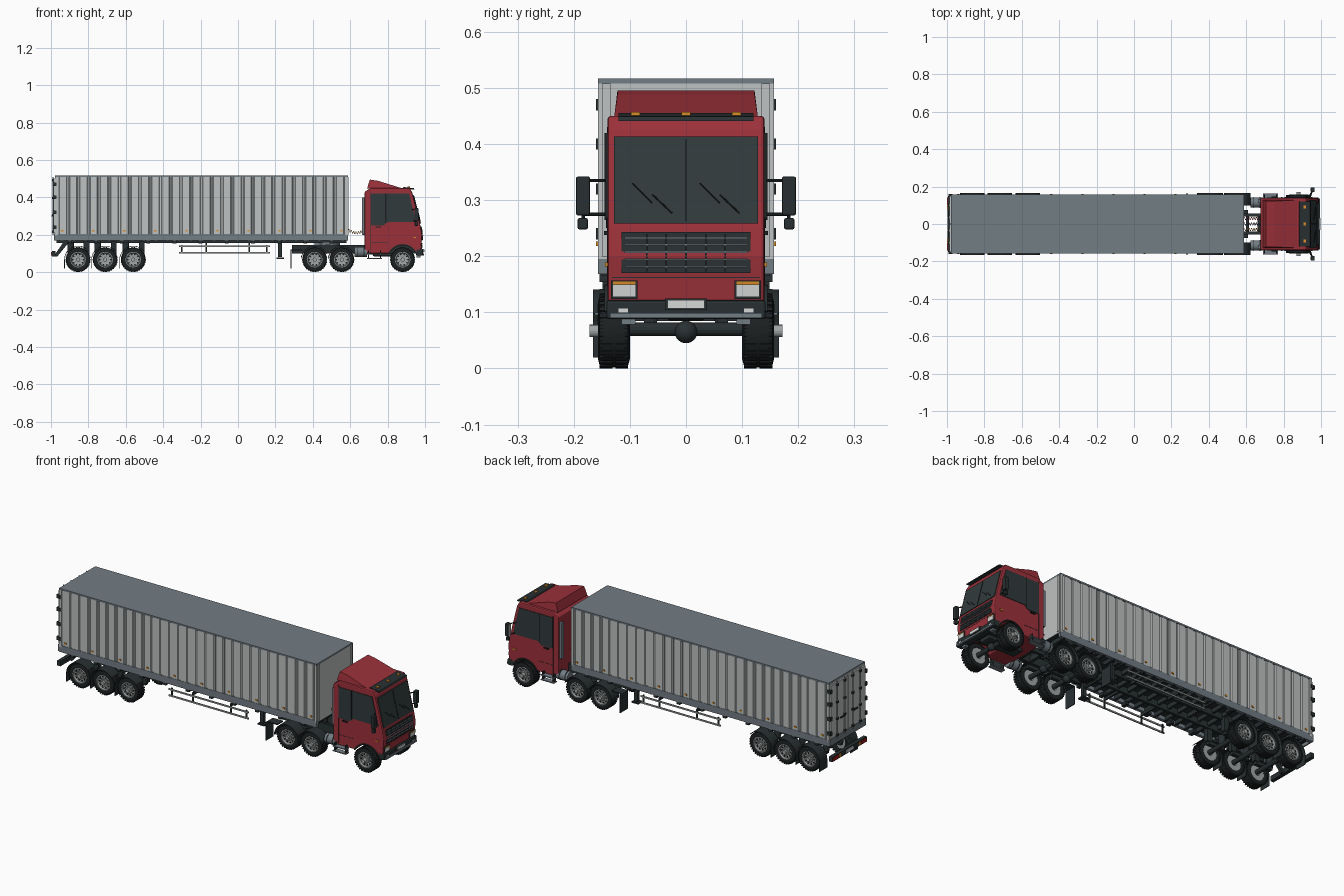
import bpy, bmesh
from math import sin, cos, pi, radians
from mathutils import Vector

cube = bpy.data.objects.get("Cube")
if cube:
    bpy.data.objects.remove(cube)


def material(name, *rgb):
    m = bpy.data.materials.new(name)
    m.use_nodes = True
    m.diffuse_color = (*rgb, 1)
    m.node_tree.nodes["Principled BSDF"].inputs["Base Color"].default_value = (*rgb, 1)
    return m


RED = material("cab_red", .33, .03, .042)
LIGHT = material("panel_grey", .52, .54, .54)
SLATE = material("slate_grey", .17, .205, .23)
DARK = material("charcoal", .022, .03, .032)
BLACK = material("tyre_black", .012, .015, .016)
GLASS = material("dark_glass", .03, .042, .044)
WHITE = material("lamp_white", .68, .7, .7)
ORANGE = material("marker_orange", .7, .27, .02)
METAL = material("wheel_metal", .36, .38, .38)
TAIL = material("tail_red", .4, .01, .01)


# ---- shapes: each returns (vertices, faces)
def prism(pts, a, b, axis="y"):
    place = {"x": lambda p, t: (t, *p), "y": lambda p, t: (p[0], t, p[1]), "z": lambda p, t: (*p, t)}[axis]
    n = len(pts)
    sides = [(i, (i + 1) % n, (i + 1) % n + n, i + n) for i in range(n)]
    return ([place(p, t) for t in (a, b) for p in pts],
            sides + [tuple(range(n)), tuple(range(n, 2 * n))])


def box(x0, x1, y0, y1, z0, z1):
    return prism([(x0, z0), (x1, z0), (x1, z1), (x0, z1)], y0, y1)


def tube(p, q, r, n=10):
    p, q = Vector(p), Vector(q)
    u = (q - p).orthogonal().normalized()
    v = (q - p).normalized().cross(u)
    ring = [u * r * cos(2 * pi * i / n) + v * r * sin(2 * pi * i / n) for i in range(n)]
    return ([c + k for c in (p, q) for k in ring],
            [(i, (i + 1) % n, (i + 1) % n + n, i + n) for i in range(n)] +
            [tuple(range(n)), tuple(range(n, 2 * n))])


def lathe(profile, cx, cz, n=36):
    m = len(profile)
    verts = [(cx + r * cos(2 * pi * i / n), y, cz + r * sin(2 * pi * i / n))
             for i in range(n) for r, y in profile]
    return verts, [(i * m + j, i * m + (j + 1) % m, (i + 1) % n * m + (j + 1) % m, (i + 1) % n * m + j)
                   for i in range(n) for j in range(m)]


def arc(cx, cz, r, a, b, n=12):
    return [(cx + r * cos(radians(a + (b - a) * i / n)), cz + r * sin(radians(a + (b - a) * i / n)))
            for i in range(n + 1)]


def part(name, mat, *shapes, mirror=False, bevel=0, smooth=False):
    bm = bmesh.new()
    for side in ((1, -1) if mirror else (1,)):
        for verts, faces in shapes:
            vs = [bm.verts.new((v[0], v[1] * side, v[2])) for v in verts]
            for f in faces:
                bm.faces.new([vs[i] for i in f])
    bmesh.ops.recalc_face_normals(bm, faces=bm.faces)
    mesh = bpy.data.meshes.new(name)
    bm.to_mesh(mesh)
    bm.free()
    mesh.materials.append(mat)
    ob = bpy.data.objects.new(name, mesh)
    bpy.context.collection.objects.link(ob)
    if bevel:
        b = ob.modifiers.new("bevel", "BEVEL")
        b.width, b.segments, b.angle_limit = bevel, 2, radians(40)
    if smooth:
        bpy.ops.object.select_all(action="DESELECT")
        ob.select_set(True)
        bpy.context.view_layer.objects.active = ob
        bpy.ops.object.shade_smooth_by_angle(angle=radians(35))
    return ob


# ---- wheels, mudguards and axles
R = .067
TYRE = [(.041, .103), (.05, .1), (.061, .103), (.065, .11), (.065, .147), (.061, .154), (.05, .157), (.041, .155)]
RIM = [(.042, .104), (.042, .155), (.037, .156), (.034, .146), (.015, .144), (.015, .104)]


def wheel(name, x, hub):
    part(name + "_tyres", BLACK, lathe(TYRE, x, R), mirror=True, smooth=True)
    lugs = []
    for i in range(30):
        a, d = 2 * pi * i / 30, .06
        quad = [(x + r * cos(a + s * d), R + r * sin(a + s * d))
                for r, s in ((.06, -1), (R, -1), (R, 1), (.06, 1))]
        lugs += [prism(quad, .103, .126), prism(quad, .131, .154)]
    part(name + "_tread", BLACK, *lugs, mirror=True)
    part(name + "_rims", METAL, lathe(RIM, x, R), mirror=True, smooth=True)
    spots = [(x + cos(k * pi / 5), R + sin(k * pi / 5), cos(k * pi / 5), sin(k * pi / 5)) for k in range(10)]
    part(name + "_rim_holes", BLACK, *[tube((x + .029 * c, .143, R + .029 * s), (x + .029 * c, .148, R + .029 * s), .0045)
                                       for _, _, c, s in spots], mirror=True)
    part(name + "_hubs", METAL, tube((x, .14, R), (x, .152, R), .021, 20),
         tube((x, .14, R), (x, hub, R), .011, 16),
         *[tube((x + .018 * c, .15, R + .018 * s), (x + .018 * c, .157, R + .018 * s), .002, 6)
           for _, _, c, s in spots], mirror=True)
    part(name + "_axle", DARK, tube((x, -.11, R + .003), (x, .11, R + .003), .012, 14))


def mudguard(name, x, r, start, flap):
    band = arc(x, R, r, start, 180) + [(x - r, flap), (x - r - .003, flap)] + arc(x, R, r + .003, 180, start)
    part(name + "_mudguards", DARK, prism(band, .1, .166), mirror=True)


for i, x in enumerate((-.855, -.71, -.56)):
    wheel(f"trailer_{i + 1}", x, .163)
    mudguard(f"trailer_{i + 1}", x, .071, 40, .02)
    part(f"trailer_suspension_{i + 1}", DARK, box(x + .03, x + .06, .05, .075, .09, .165),
         box(x - .05, x + .05, .052, .073, .075, .093), tube((x - .04, .062, .09), (x - .04, .062, .16), .017, 14),
         mirror=True)
for i, x in enumerate((.41, .555)):
    wheel(f"drive_{i + 1}", x, .163)
    mudguard(f"drive_{i + 1}", x, .071, 25, .08)
    part(f"drive_springs_{i + 1}", DARK, box(x - .055, x + .055, .055, .075, .08, .1), mirror=True)
part("drive_mud_flaps", DARK, box(.282, .287, .1, .166, .02, .12), box(.285, .345, .1, .15, .115, .12), mirror=True)
wheel("steer", .88, .172)
ball = [(.02 * cos(a), .02 * sin(a)) for a in (radians(-88 + 16 * k) for k in range(12))]
for i, x in enumerate((.41, .555, .88)):
    part(f"differential_{i + 1}", DARK, lathe(ball, x + .008, .065, 20), smooth=True)

# ---- trailer box
X0, X1, Y = -.978, .588, .157
part("box_core", LIGHT, box(X0, X1, -.151, .151, .195, .508))
part("box_roof", SLATE, box(X0, X1, -Y, Y, .508, .517))
N = 28
pitch = (X1 - X0 - .03) / N
part("side_panels", LIGHT, *[prism([(x, .15), (x + .005, .1555), (x + pitch - .013, .1555), (x + pitch - .008, .15)],
                                   .205, .508, "z") for x in (X0 + .019 + pitch * k for k in range(N))], mirror=True)
part("groove_shadow_strips", SLATE, *[box(x, x + .002, .1505, .1515, .205, .508)
                                      for x in (X0 + .014 + pitch * k for k in range(1, N))], mirror=True)
part("corner_posts", LIGHT, box(X0, X0 + .014, .14, Y, .195, .508), box(X1 - .014, X1, .14, Y, .195, .508), mirror=True)
part("front_wall_frame", LIGHT, box(X1, X1 + .004, .135, .15, .2, .508), mirror=True)
part("lower_rails", SLATE, box(X0, X1, .14, Y, .168, .205), mirror=True)
part("floor", DARK, box(X0, X1, -.15, .15, .188, .196))
part("side_markers", ORANGE, *[box(x - .006, x + .006, .156, .16, .218, .226)
                               for x in (-.94 + .166 * k for k in range(10))], mirror=True)

# rear doors with lock rods and hinges
part("rear_doors", LIGHT, box(-.986, X0, .002, .15, .21, .5), mirror=True)
part("rear_sill", SLATE, box(-.985, X0, -Y, Y, .17, .208))
part("door_seam", DARK, box(-.984, X0, -.002, .002, .21, .5))
part("lock_rods", METAL, *[tube((-.99, y, .2), (-.99, y, .51), .003, 8) for y in (.035, .1)], mirror=True)
part("lock_fittings", DARK, *[box(-.995, -.985, y - .007, y + .007, z, z + .012)
                              for y in (.035, .1) for z in (.21, .3, .39, .485)],
     *[box(-.992, -.97, .146, .16, z, z + .02) for z in (.23, .31, .39, .46)],
     box(-.996, -.989, .035, .075, .297, .303), mirror=True)

# ---- trailer frame
part("trailer_beams", DARK, box(-.97, .58, .045, .06, .155, .19), mirror=True)
part("cross_members", DARK, *[box(x - .006, x + .006, -.15, .15, .166, .19) for x in (-.94 + .0625 * k for k in range(25))])
part("side_stubs", DARK, *[box(x - .01, x + .01, .12, .154, .154, .17) for x in (-.9 + .14 * k for k in range(11))], mirror=True)
part("side_guard_rails", METAL, *[box(-.315, .17, .148, .154, z, z + .008) for z in (.1, .134)], mirror=True)
part("side_guard_posts", DARK, *[box(x - .004, x + .004, .143, .149, .1, .146) for x in (-.3, -.17, .06, .155)],
     *[box(x - .004, x + .004, .05, .149, .142, .156) for x in (-.17, .06)], mirror=True)
part("landing_legs", DARK, box(.215, .235, .095, .115, .08, .18), box(.205, .245, .088, .122, .07, .078),
     box(.195, .215, .1, .11, .155, .168), mirror=True)
part("landing_brace", DARK, box(.22, .23, -.1, .1, .125, .135))
part("rear_bumper", DARK, box(-.995, -.975, -.15, .15, .085, .112),
     *[prism([(-.93, .165), (-.9, .165), (-.965, .085), (-.985, .085)], y, y + .015) for y in (-.065, .05)])
part("tail_lamps", TAIL, box(-.999, -.994, .1, .143, .09, .107), mirror=True)
part("tail_indicators", ORANGE, box(-.999, -.994, .075, .095, .09, .107), mirror=True)
part("rear_plate", WHITE, box(-.999, -.994, -.03, .03, .09, .107))

# ---- tractor frame
part("tractor_beams", DARK, box(.29, .96, .04, .055, .1, .145), mirror=True)
part("tractor_cross_members", DARK, *[box(x, x + .015, -.05, .05, .105, .135) for x in (.29, .47, .6, .66, .78, .93)])
part("coupling_plate", SLATE, tube((.48, 0, .145), (.48, 0, .158), .065, 20), box(.41, .46, -.05, .05, .145, .155))
part("fuel_tanks", SLATE, tube((.622, .115, .108), (.69, .115, .108), .027, 20), mirror=True, smooth=True)
part("tank_straps", DARK, *[tube((x, .115, .108), (x + .005, .115, .108), .0285, 20) for x in (.635, .67)], mirror=True)
part("cab_steps", SLATE, *[box(.69, .77, .135, .163, z, z + .005) for z in (.07, .095)], mirror=True)
part("step_brackets", DARK, *[box(x, x + .005, .135, .158, .07, .115) for x in (.695, .76)], mirror=True)
part("engine", DARK, box(.72, .93, -.035, .035, .085, .16), bevel=.008)
part("rear_stacks", SLATE, box(.663, .678, .112, .134, .2, .4), mirror=True, bevel=.003)

# coiled supply hoses between cab and trailer
for name, y, mat in (("left", .03, TAIL), ("middle", 0, DARK), ("right", -.03, ORANGE)):
    curve = bpy.data.curves.new(name + "_hose", "CURVE")
    curve.dimensions, curve.bevel_depth, curve.bevel_resolution = "3D", .0016, 1
    line = curve.splines.new("POLY")
    line.points.add(72)
    for k, p in enumerate(line.points):
        t = k / 72
        p.co = (.59 + .09 * t, y + .007 * cos(t * 14 * pi), .225 - .015 * sin(pi * t) + .007 * sin(t * 14 * pi), 1)
    curve.materials.append(mat)
    bpy.context.collection.objects.link(bpy.data.objects.new(name + "_hose", curve))

# ---- cab shell
FRONT = [(.115, .978), (.2, .985), (.25, .975), (.425, .932), (.45, .917)]


def front_x(z):
    for (za, xa), (zb, xb) in zip(FRONT, FRONT[1:]):
        if z <= zb:
            return xa + (xb - xa) * (z - za) / (zb - za)
    return FRONT[-1][1]


def front_plate(y0, y1, z0, z1, t=.004):
    a, b = front_x(z0), front_x(z1)
    return prism([(a - .004, z0), (a + t, z0), (b + t, z1), (b - .004, z1)], y0, y1)


shell = [(.677, .1)] + arc(.88, R, .078, 155, 25) + [(x, z) for z, x in FRONT] + [(.71, .45), (.677, .43)]
part("cab_shell", RED, prism(shell, -.14, .14), bevel=.006)
part("arch_trim", DARK, prism(arc(.88, R, .077, 155, 25) + arc(.88, R, .083, 25, 155), .132, .145), mirror=True)
deflector = part("roof_deflector", RED, prism([(.69, .447), (.705, .495), (.75, .488), (.875, .449), (.875, .445)], -.128, .128))
for v in deflector.data.vertices:
    if v.co.z > .48:
        v.co.y *= .955
part("sun_visor", DARK, prism([(.88, .448), (.885, .455), (.94, .449), (.945, .441), (.92, .443)], -.12, .12))
part("roof_markers", ORANGE, *[box(.905, .92, y - .008, y + .008, .45, .457) for y in (-.09, 0, .09)])

# front face
part("windscreen", GLASS, front_plate(-.128, .128, .258, .413))
part("windscreen_divider", BLACK, front_plate(-.002, .002, .262, .408, .006))
part("wipers", BLACK, *[tube((front_x(za) + .006, y, za), (front_x(zb) + .006, y + d, zb), .0015, 6)
                        for y in (-.06, .06) for za, zb, d in ((.295, .33, -.035), (.31, .277, .035))])
part("grille", DARK, front_plate(-.115, .115, .17, .243))
part("grille_bars", SLATE, *[front_plate(-.11, .11, z, z + .003, .006) for z in (.18, .193, .206, .219, .231)])
part("grille_ribs", DARK, *[front_plate(y - .0015, y + .0015, .173, .24, .007) for y in (-.07, -.035, 0, .035, .07)])
part("front_seam", DARK, front_plate(-.132, .132, .161, .163, .001))
part("headlamp_housings", DARK, front_plate(.086, .134, .124, .157), mirror=True)
part("headlamps", WHITE, front_plate(.09, .13, .128, .149, .006), mirror=True)
part("front_indicators", ORANGE, front_plate(.09, .13, .15, .155, .006), mirror=True)
part("front_bumper", DARK, box(.953, .988, -.142, .142, .088, .122), bevel=.005)
part("bumper_strip", SLATE, box(.98, .994, -.135, .135, .09, .099))
part("fog_lamps", WHITE, box(.985, .99, .103, .12, .1, .107), mirror=True)
part("front_plate_panel", DARK, box(.98, .993, -.037, .037, .104, .125))
part("front_number_plate", WHITE, box(.99, .996, -.033, .033, .107, .122))
part("tow_brackets", SLATE, box(.955, .975, .09, .115, .078, .09), mirror=True)

# cab sides
part("side_windows", GLASS, prism([(.712, .25), (.78, .25), (.8, .268), (.952, .268), (.915, .42), (.712, .42)], .139, .143), mirror=True)
part("window_pillars", BLACK, box(.787, .793, .139, .145, .265, .42), mirror=True)
part("door_seams", DARK, box(.709, .711, .139, .141, .11, .43), box(.711, .8, .139, .141, .157, .159), mirror=True)
part("door_handles", BLACK, box(.735, .765, .139, .146, .238, .245), mirror=True)
part("side_indicators", ORANGE, box(.937, .953, .139, .144, .182, .189), mirror=True)
part("mirrors", DARK, box(.945, .965, .171, .196, .273, .342), box(.945, .962, .175, .193, .248, .268), mirror=True, bevel=.003)
part("mirror_glass", METAL, box(.943, .946, .174, .193, .278, .337), mirror=True)
part("mirror_arms", DARK, tube((.93, .138, .335), (.955, .18, .335), .003, 8),
     tube((.94, .138, .275), (.955, .18, .275), .003, 8), tube((.955, .183, .25), (.955, .183, .28), .003, 8), mirror=True)
